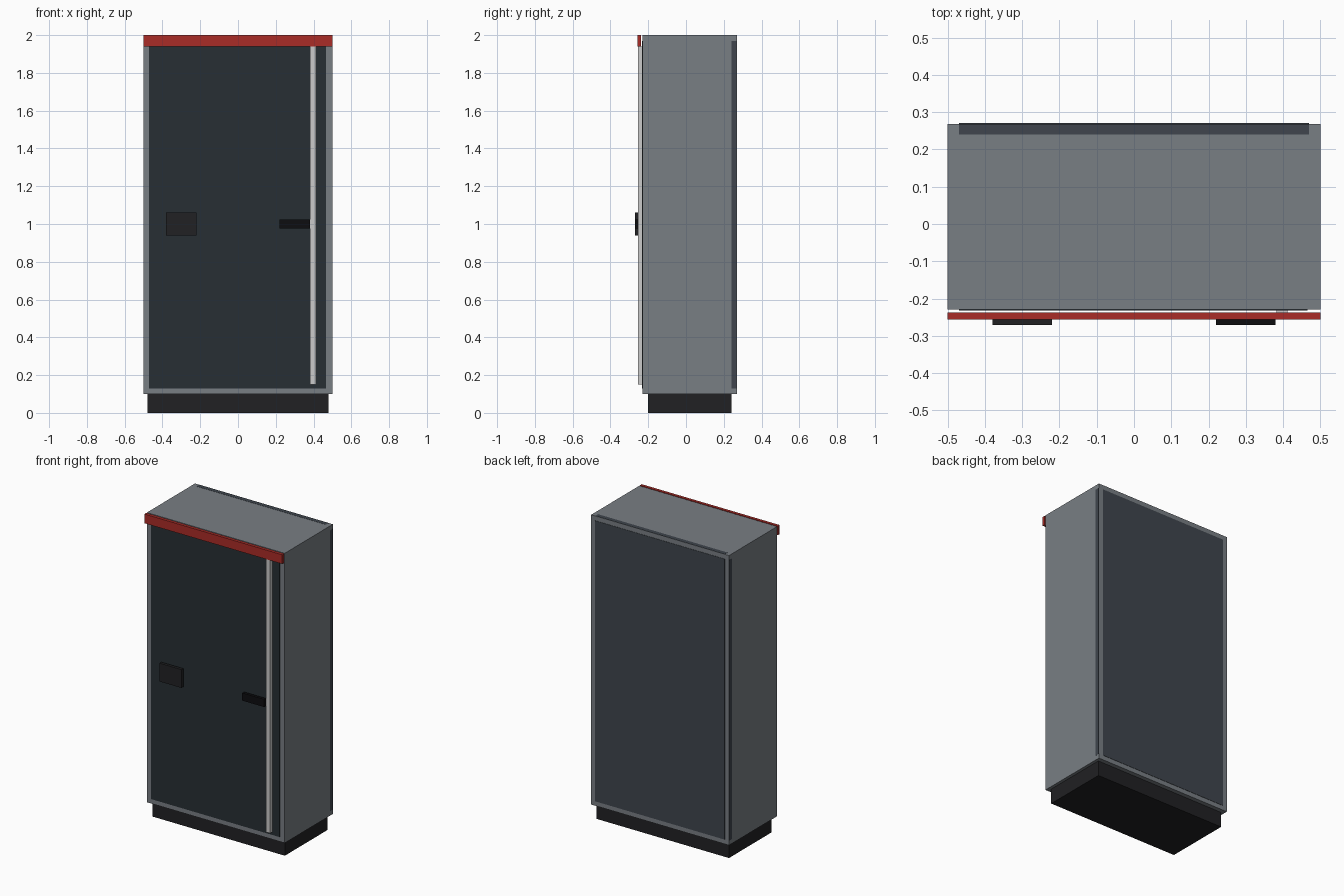
import bpy

if "Cube" in bpy.data.objects:
    bpy.data.objects.remove(bpy.data.objects["Cube"])


def mat(name, r, g, b):
    m = bpy.data.materials.new(name)
    m.diffuse_color = (r, g, b, 1)
    m.use_nodes = True
    m.node_tree.nodes["Principled BSDF"].inputs["Base Color"].default_value = m.diffuse_color
    return m


def box(name, x, y, z, material):
    """Axis-aligned box from (min, max) ranges."""
    bpy.ops.mesh.primitive_cube_add(size=1, location=[sum(r) / 2 for r in (x, y, z)])
    o = bpy.context.object
    o.name = name
    o.scale = [r[1] - r[0] for r in (x, y, z)]
    bpy.ops.object.transform_apply(location=False, rotation=False, scale=True)
    o.data.materials.append(material)
    return o


grey = mat("cabinet_grey", 0.19, 0.21, 0.23)
slate = mat("slate", 0.05, 0.06, 0.075)
door_dark = mat("door_dark", 0.02, 0.028, 0.034)
black = mat("black", 0.015, 0.015, 0.017)
handle_black = mat("handle_black", 0.004, 0.004, 0.005)
red = mat("red", 0.40, 0.025, 0.02)
silver = mat("silver", 0.70, 0.70, 0.70)

# plinth and cabinet body
box("plinth", (-0.48, 0.48), (-0.20, 0.24), (0, 0.10), black)
box("body", (-0.50, 0.50), (-0.23, 0.269), (0.10, 2.0), grey)

# door and back panel inside a 0.03 border
box("door", (-0.47, 0.465), (-0.232, -0.20), (0.13, 1.97), door_dark)
box("back_panel", (-0.47, 0.47), (0.24, 0.271), (0.13, 1.97), slate)

# dark bands around the rear edges
box("rear_band_top", (-0.47, 0.47), (0.24, 0.268), (1.90, 2.001), slate)
box("rear_band_sides", (-0.501, 0.501), (0.24, 0.268), (0.13, 1.97), slate)

# front fittings
box("top_fascia", (-0.50, 0.50), (-0.256, -0.237), (1.94, 2.0), red)
box("vertical_trim", (0.382, 0.412), (-0.255, -0.23), (0.15, 1.94), silver)
box("lock_plate", (-0.38, -0.22), (-0.271, -0.252), (0.94, 1.06), black)
box("handle", (0.22, 0.38), (-0.271, -0.252), (0.975, 1.025), handle_black)
